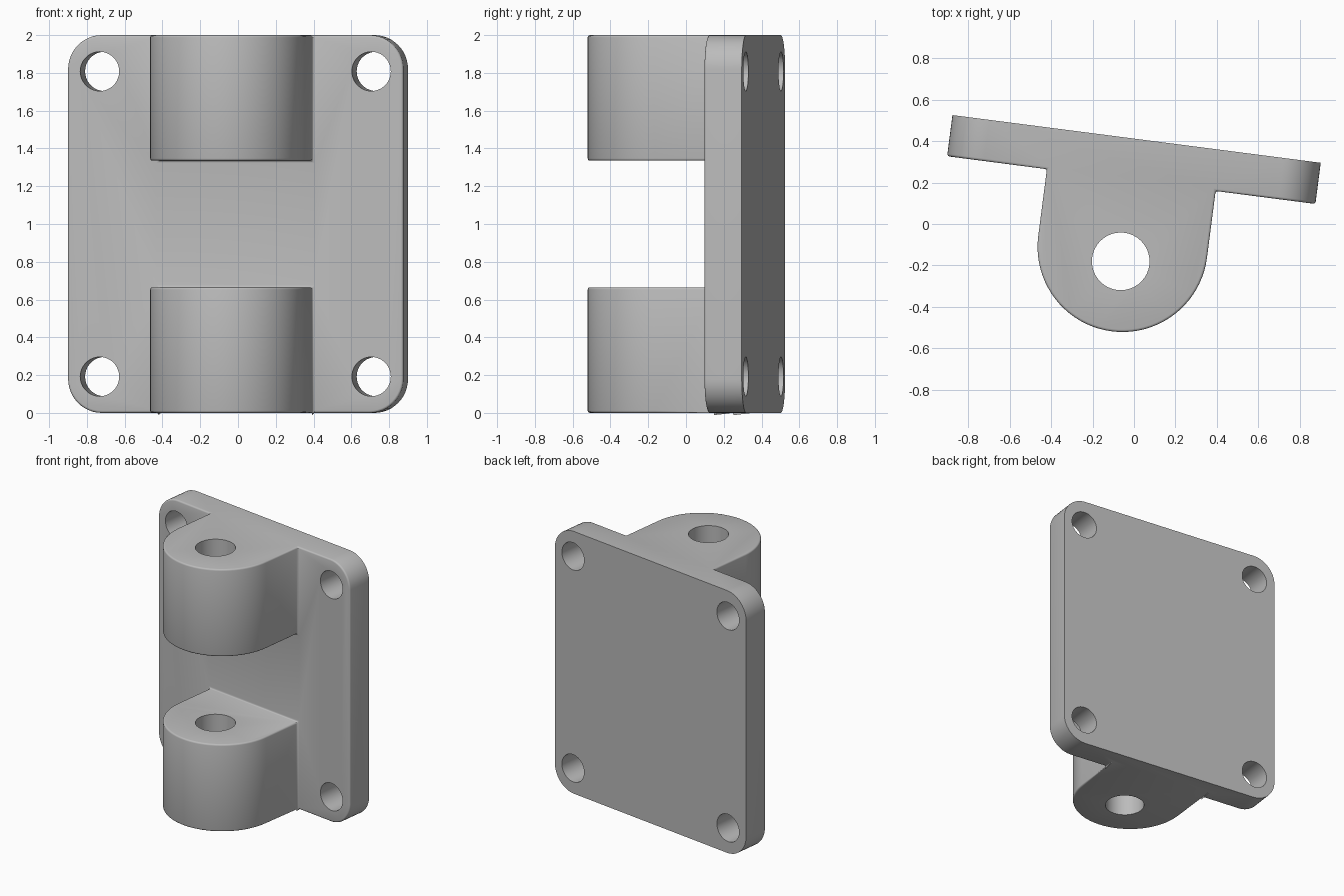
import bpy, bmesh, math
from mathutils import Matrix, Vector

cube = bpy.data.objects.get("Cube")
if cube:
    bpy.data.objects.remove(cube, do_unlink=True)

HALF_W, THICK, HEIGHT = 0.895, 0.2, 2.0
CORNER_R, FILLET = 0.18, 0.012
BOSS_R, BOSS_Y, BOSS_H = 0.41, -0.525, 0.665
PIN_R, PIN_Y = 0.139, -0.595
BOLT_R, BOLT_X, BOLT_Z = 0.104, 0.725, 0.192

grey = bpy.data.materials.new("plain grey")
grey.use_nodes = True
colour = (0.5, 0.5, 0.5, 1)
grey.diffuse_color = colour
grey.node_tree.nodes["Principled BSDF"].inputs["Base Color"].default_value = colour


def arc(cx, cy, r, start, end, steps):
    """Points along an arc, angles in degrees."""
    angles = [math.radians(start + (end - start) * i / steps) for i in range(steps + 1)]
    return [(cx + r * math.cos(a), cy + r * math.sin(a)) for a in angles]


def prism(name, points, depth, matrix):
    """Extrude a flat outline along its own z, then place it."""
    bm = bmesh.new()
    face = bm.faces.new([bm.verts.new((x, y, 0)) for x, y in points])
    new = bmesh.ops.extrude_face_region(bm, geom=[face])["geom"]
    bmesh.ops.translate(bm, vec=(0, 0, depth),
                        verts=[g for g in new if isinstance(g, bmesh.types.BMVert)])
    bm.transform(matrix)
    bmesh.ops.recalc_face_normals(bm, faces=bm.faces)
    mesh = bpy.data.meshes.new(name)
    bm.to_mesh(mesh)
    bm.free()
    obj = bpy.data.objects.new(name, mesh)
    bpy.context.collection.objects.link(obj)
    return obj


def combine(target, other, operation):
    """Apply a boolean and discard the second object."""
    mod = target.modifiers.new("boolean", 'BOOLEAN')
    mod.operation, mod.object, mod.solver = operation, other, 'EXACT'
    deps = bpy.context.evaluated_depsgraph_get()
    mesh = bpy.data.meshes.new_from_object(target.evaluated_get(deps))
    target.modifiers.clear()
    target.data = mesh
    bpy.data.objects.remove(other, do_unlink=True)


# Rounded mounting plate, back face on y = 0
upright = Matrix.Rotation(math.radians(90), 4, 'X')
ix, z0, z1 = HALF_W - CORNER_R, CORNER_R, HEIGHT - CORNER_R
outline = []
for cx, cz, start in ((ix, z1, 0), (-ix, z1, 90), (-ix, z0, 180), (ix, z0, 270)):
    outline += arc(cx, cz, CORNER_R, start, start + 90, 12)
bracket = prism("hinge_bracket", outline, THICK, upright)

# Two round-nosed lugs, flush with the top and bottom of the plate
nose = [(BOSS_R, -THICK / 2)] + arc(0, BOSS_Y, BOSS_R, 0, -180, 40) + [(-BOSS_R, -THICK / 2)]
for z in (0, HEIGHT - BOSS_H):
    combine(bracket, prism("lug", nose, BOSS_H, Matrix.Translation((0, 0, z))), 'UNION')

# Small rounds on all sharp edges except the flat back
bm = bmesh.new()
bm.from_mesh(bracket.data)
bmesh.ops.remove_doubles(bm, verts=bm.verts, dist=0.0002)
bmesh.ops.dissolve_limit(bm, angle_limit=math.radians(0.5), verts=bm.verts, edges=bm.edges)
sharp = [e for e in bm.edges
         if e.calc_face_angle(0) > math.radians(30)
         and min(v.co.y for v in e.verts) < -0.01]
bmesh.ops.bevel(bm, geom=sharp, offset=FILLET, offset_type='OFFSET', segments=3,
                profile=0.5, affect='EDGES', clamp_overlap=True)
bmesh.ops.recalc_face_normals(bm, faces=bm.faces)
bm.to_mesh(bracket.data)
bm.free()

# Pin bore through both lugs
bore = prism("bore_cutter", arc(0, PIN_Y, PIN_R, 0, 351, 39), HEIGHT + 0.4,
             Matrix.Translation((0, 0, -0.2)))
combine(bracket, bore, 'DIFFERENCE')

# Four bolt holes through the plate
for x in (-BOLT_X, BOLT_X):
    for z in (BOLT_Z, HEIGHT - BOLT_Z):
        hole = prism("bolt_cutter", arc(x, z, BOLT_R, 0, 350, 35), THICK + 0.2,
                     Matrix.Translation((0, 0.1, 0)) @ upright)
        combine(bracket, hole, 'DIFFERENCE')

# Finish: colour, shading and the slight turn about the vertical
bracket.data.materials.clear()
bracket.data.materials.append(grey)
bracket.data.transform(Matrix.Translation((0.0125, 0.41, 0))
                       @ Matrix.Rotation(math.radians(-7.38), 4, 'Z'))
bpy.context.view_layer.objects.active = bracket
bracket.select_set(True)
bpy.ops.object.shade_smooth_by_angle(angle=math.radians(32))
